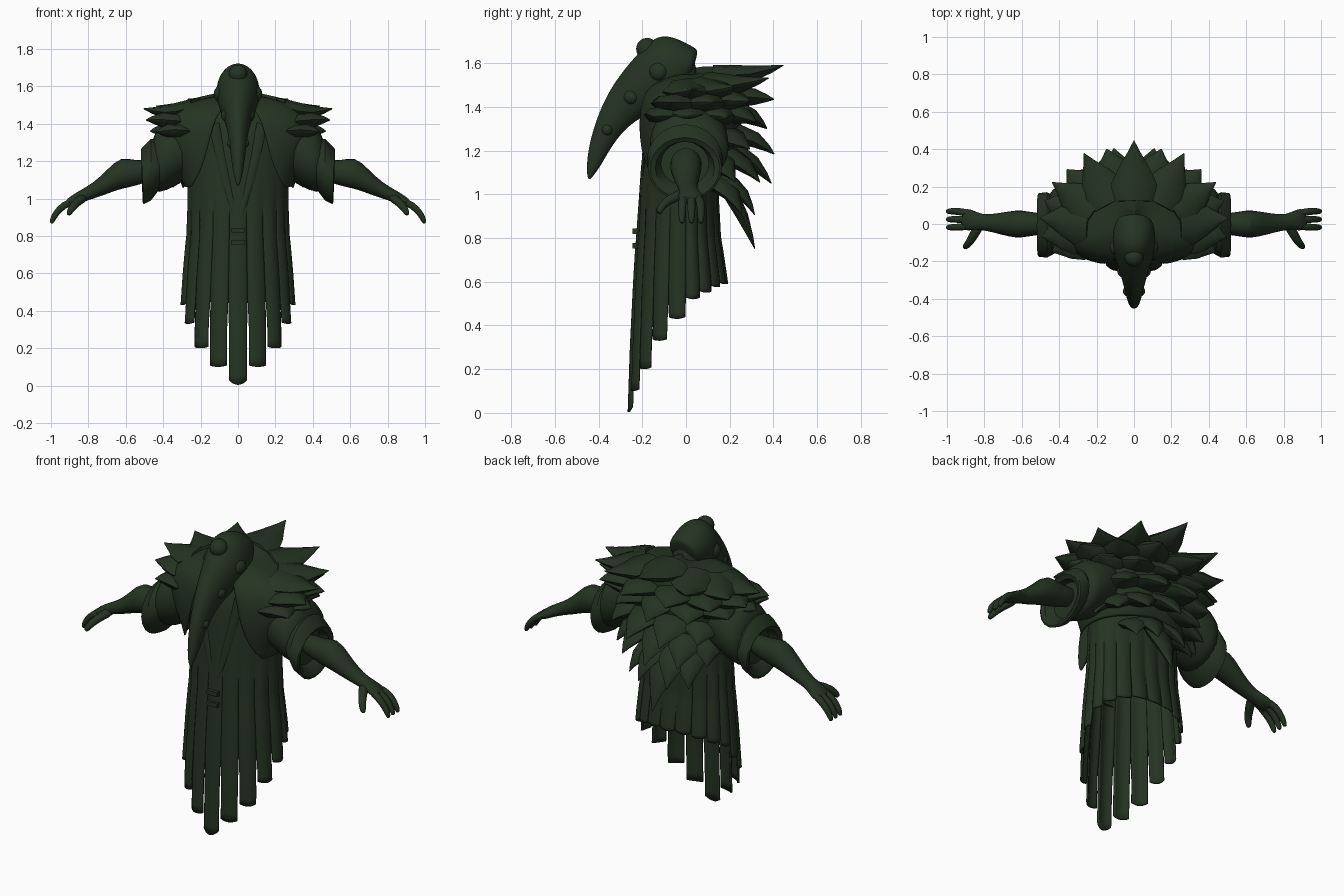
import bpy, bmesh, math
from mathutils import Vector as V

if "Cube" in bpy.data.objects:
    bpy.data.objects.remove(bpy.data.objects["Cube"])

mat = bpy.data.materials.new("dark_green")
mat.diffuse_color = (0.018, 0.034, 0.016, 1)
mat.use_nodes = True
mat.node_tree.nodes["Principled BSDF"].inputs["Base Color"].default_value = mat.diffuse_color


def finish(name, bm, subsurf=0, solid=0, angle=40):
    bmesh.ops.remove_doubles(bm, verts=bm.verts, dist=0.0004)
    bmesh.ops.recalc_face_normals(bm, faces=bm.faces)
    me = bpy.data.meshes.new(name)
    bm.to_mesh(me)
    bm.free()
    ob = bpy.data.objects.new(name, me)
    bpy.context.collection.objects.link(ob)
    me.materials.append(mat)
    bpy.ops.object.select_all(action='DESELECT')
    ob.select_set(True)
    bpy.context.view_layer.objects.active = ob
    bpy.ops.object.shade_smooth_by_angle(angle=math.radians(angle))
    if solid:
        m = ob.modifiers.new("thickness", 'SOLIDIFY')
        m.thickness, m.offset = solid, 0
    if subsurf:
        m = ob.modifiers.new("smooth", 'SUBSURF')
        m.levels = m.render_levels = subsurf
    return ob


def loft(bm, rings, n=12):
    """Skin through rings given as (centre, half axis, half axis)."""
    loops = []
    for c, u, v in rings:
        loops.append([bm.verts.new(V(c) + V(u) * math.cos(k * math.tau / n) + V(v) * math.sin(k * math.tau / n))
                      for k in range(n)])
    for a, b in zip(loops, loops[1:]):
        for k in range(n):
            bm.faces.new((a[k], a[(k + 1) % n], b[(k + 1) % n], b[k]))
    bm.faces.new(loops[0])
    bm.faces.new(loops[-1])


def tube(bm, pts, radii, hint=(0, 0, 1), n=10):
    """Loft along a path; radii are (sideways, towards hint)."""
    pts = [V(p) for p in pts]
    rings = []
    for i, p in enumerate(pts):
        t = (pts[min(i + 1, len(pts) - 1)] - pts[max(i - 1, 0)]).normalized()
        side = t.cross(V(hint)).normalized()
        rings.append((p, side * radii[i][0], side.cross(t) * radii[i][1]))
    loft(bm, rings, n)


def grid(bm, rows):
    vs = [[bm.verts.new(p) for p in r] for r in rows]
    for a, b in zip(vs, vs[1:]):
        for j in range(len(a) - 1):
            bm.faces.new((a[j], a[j + 1], b[j + 1], b[j]))


def oval(a, z, rx, front, back, power=1):
    """Point on a lopsided oval; angle 0 is the back, 180 the front; lower power is boxier in front."""
    c = math.cos(a)
    return V((rx * math.sin(a), c * back if c > 0 else -front * (-c) ** power, z))


# Robe: pleated strips with a stepped hem, long in front and short behind
PROFILE = [(1.5, .19, .11, .13), (1.35, .28, .18, .19), (1.2, .27, .195, .165), (1.0, .262, .205, .14),
           (.8, .264, .213, .145), (.6, .282, .225, .175), (.3, .303, .24, .19), (0, .305, .25, .19)]


def robe_point(a, z, bulge):
    for p, q in zip(PROFILE, PROFILE[1:]):
        if z >= q[0] - 1e-6:
            break
    f = (p[0] - z) / (p[0] - q[0])
    rx, fr, bk = (p[i] + (q[i] - p[i]) * f + bulge for i in (1, 2, 3))
    return oval(a, z, rx, fr, bk)


HEMS = [.004, .10, .20, .33, .43, .52, .55, .575, .59, .59]
STEP = math.radians(20)
bm = bmesh.new()
for k in range(-8, 10):
    hem = HEMS[abs(k)]
    split = hem + 0.12 + 0.36 * max(0, 1 - abs(k) / 5)
    zs = [1.5 - .55 * i / 10 for i in range(11)] + [.95 + (hem - .95) * i / 18 for i in range(1, 19)]
    rows = []
    for z in zs:
        narrow = 1 - .13 * min(1, max(0, (split - z) / .2))
        fade = min(1, max(0, (1.15 - z) / .4))
        row = []
        for j in range(9):
            u = j / 8 - .5
            zz = z + ((.1 if k == 0 else .03) * u * u if z < hem + .01 else 0)
            row.append(robe_point(math.pi + STEP * (k + u * narrow), zz,
                                  .012 * fade * math.cos(math.pi * u)))
        rows.append(row)
    grid(bm, rows)
finish("robe", bm, solid=.01)

# Lapels forming the V neckline, and the two clasps below it
bm = bmesh.new()
for s in (1, -1):
    tube(bm, [(s * .13, -.168, 1.40), (s * .07, -.197, 1.12), (0, -.217, .85)],
         [(.03, .009), (.025, .009), (.01, .008)], (0, -1, 0), 8)
finish("lapels", bm)
for i, z in enumerate((.83, .765)):
    bpy.ops.mesh.primitive_cube_add(size=1, location=(0, -.227, z))
    ob = bpy.context.object
    ob.name = "clasp_%d" % (i + 1)
    ob.scale = (.068, .035, .025)
    ob.data.materials.append(mat)

# Shoulder mantle, sloping to the sides and open in front
bm = bmesh.new()
rows = []
for z, rx, fr, bk, lim in [(1.575, .02, .02, .03, 165), (1.585, .10, .09, .14, 165), (1.565, .2, .14, .22, 164),
                           (1.525, .31, .19, .25, 162), (1.45, .385, .215, .26, 160), (1.33, .375, .225, .25, 155),
                           (1.20, .32, .22, .22, 142), (1.10, .285, .215, .19, 118)]:
    row = []
    for j in range(41):
        a = math.radians(lim * (j / 20 - 1))
        drop = .04 * abs(math.sin(a)) + (.05 if math.cos(a) < 0 else 0) * math.cos(a) ** 2
        row.append(oval(a, z - drop, rx, fr, bk, .6))
    rows.append(row)
grid(bm, rows)
finish("mantle", bm, subsurf=1, solid=.016, angle=60)

# Feathers in overlapping rows:
# base z, base rx, base ry, tip z (back), tip z (side), tip rx, tip ry, half width, bend, angles
ROWS = [(1.555, .24, .12, 1.59, 1.48, .505, .445, .125, -.03, (0, 32, 60, 86)),
        (1.46, .28, .18, 1.44, 1.42, .50, .42, .125, .01, (17, 46, 73, 100)),
        (1.39, .28, .18, 1.30, 1.36, .47, .37, .12, .02, (0, 30, 60, 88, 112)),
        (1.30, .26, .16, 1.17, 1.22, .39, .42, .12, .03, (16, 46, 70)),
        (1.22, .23, .15, 1.05, 1.06, .36, .39, .11, .03, (0, 30, 55, 76)),
        (1.10, .16, .15, .90, .92, .30, .33, .09, .03, (18, 40)),
        (1.08, .10, .15, .75, .80, .20, .315, .09, .02, (0,))]
bm = bmesh.new()
for bz, brx, bry, t0, t90, trx, tr, w, bend, angles in ROWS:
    for deg in sorted({s * d for d in angles for s in (1, -1)}):
        a = math.radians(deg)
        base = oval(a, bz - .06 * math.sin(abs(a)), brx, .15, bry)
        tip = oval(a, t0 + (t90 - t0) * math.sin(abs(a)), trx, .40, tr)
        out = V((math.sin(a), math.cos(a), 0))
        hint = (out * .6 + V((0, 0, 1))).normalized()
        pts = [base.lerp(tip, t) + hint * bend * math.sin(math.pi * t) for t in (0, .3, .6, .85, 1)]
        tube(bm, pts, [(w * f, w * g) for f, g in ((.8, .3), (1, .38), (.66, .3), (.25, .14), (.02, .02))], hint, 8)
finish("feathers", bm, angle=50)

# Beaked mask: (top y, top z, bottom y, bottom z, half width)
bm = bmesh.new()
rings = []
for ty, tz, by, bz, w in [(.06, 1.655, .02, 1.54, .07), (.04, 1.67, .0, 1.50, .098), (-.04, 1.715, -.05, 1.44, .114),
                          (-.13, 1.735, -.10, 1.40, .117), (-.22, 1.645, -.165, 1.37, .098),
                          (-.30, 1.55, -.235, 1.335, .072), (-.365, 1.45, -.30, 1.275, .054),
                          (-.415, 1.33, -.352, 1.20, .042), (-.447, 1.21, -.39, 1.13, .031),
                          (-.455, 1.12, -.42, 1.09, .018), (-.45, 1.07, -.438, 1.066, .007)]:
    top, bot = V((0, ty, tz)), V((0, by, bz))
    rings.append(((top + bot) / 2, (w * 1.03, 0, 0), (top - bot) * .515))
loft(bm, rings, 14)
finish("beaked_mask", bm, subsurf=2, angle=60)

# Neck under the mask
bm = bmesh.new()
loft(bm, [((0, 0, 1.3), (.12, 0, 0), (0, .12, 0)), ((0, -.03, 1.6), (.085, 0, 0), (0, .07, 0))], 16)
finish("neck", bm)

# Round studs on the mask: forehead, then pairs down the sides
studs = [(0, -.178, 1.665, .05)]
for s in (1, -1):
    studs += [(s * .083, -.125, 1.56, .047), (s * .052, -.25, 1.445, .038), (s * .032, -.36, 1.295, .027)]
for i, (x, y, z, r) in enumerate(studs):
    bpy.ops.mesh.primitive_uv_sphere_add(segments=20, ring_count=12, radius=r, location=(x, y, z))
    ob = bpy.context.object
    ob.name = "mask_stud_%d" % (i + 1)
    ob.data.materials.append(mat)
    bpy.ops.object.shade_smooth()

for s, side in ((1, "left"), (-1, "right")):
    # Wide sleeve: (x, z, half depth, half height, lean)
    bm = bmesh.new()
    loft(bm, [((s * x, .015, z), (0, d, 0), (s * lean, 0, h)) for x, z, d, h, lean in
              [(.18, 1.31, .15, .15, 0), (.30, 1.26, .18, .165, .02), (.40, 1.21, .185, .17, .02),
               (.47, 1.17, .17, .155, 0)]], 20)
    finish(side + "_sleeve", bm, subsurf=1, angle=60)
    # Hanging cuff, hollow at the end
    bm = bmesh.new()
    loft(bm, [((s * x, -.005, z), (0, d, 0), (s * lean, 0, h)) for x, z, d, h, lean in
              [(.42, 1.18, .15, .13, 0), (.465, 1.155, .175, .165, 0), (.51, 1.12, .17, .15, .005),
               (.515, 1.12, .16, .14, .005), (.505, 1.12, .135, .12, 0), (.46, 1.14, .11, .10, 0)]], 20)
    finish(side + "_cuff", bm, angle=35)
    # Arm and palm
    bm = bmesh.new()
    tube(bm, [(s * x, y, z) for x, y, z in [(.42, 0, 1.17), (.53, 0, 1.135), (.605, 0, 1.145), (.67, 0, 1.10),
                                            (.75, .005, 1.05), (.82, .01, 1.02), (.88, .022, .99), (.92, .027, .965)]],
         [(.06, .06), (.06, .062), (.08, .092), (.07, .062), (.052, .044), (.04, .034), (.062, .03), (.06, .02)], n=12)
    finish(side + "_arm", bm, subsurf=1, angle=60)
    # Three fingers and a thumb
    bm = bmesh.new()
    for y in (.068, .025, -.018):
        tube(bm, [(s * .87, .02 + (y - .02) * .7, .99), (s * .935, y, .965), (s * .975, y, .92),
                  (s * .993, y, .885), (s * .998, y, .865)],
             [(.024, .022), (.021, .021), (.019, .019), (.016, .016), (.009, .009)], n=8)
    tube(bm, [(s * .82, 0, 1.01), (s * .855, -.055, .985), (s * .88, -.10, .96), (s * .90, -.12, .93),
              (s * .908, -.125, .91)],
         [(.03, .03), (.027, .025), (.023, .022), (.019, .019), (.011, .011)], n=8)
    finish(side + "_fingers", bm, subsurf=1, angle=60)
